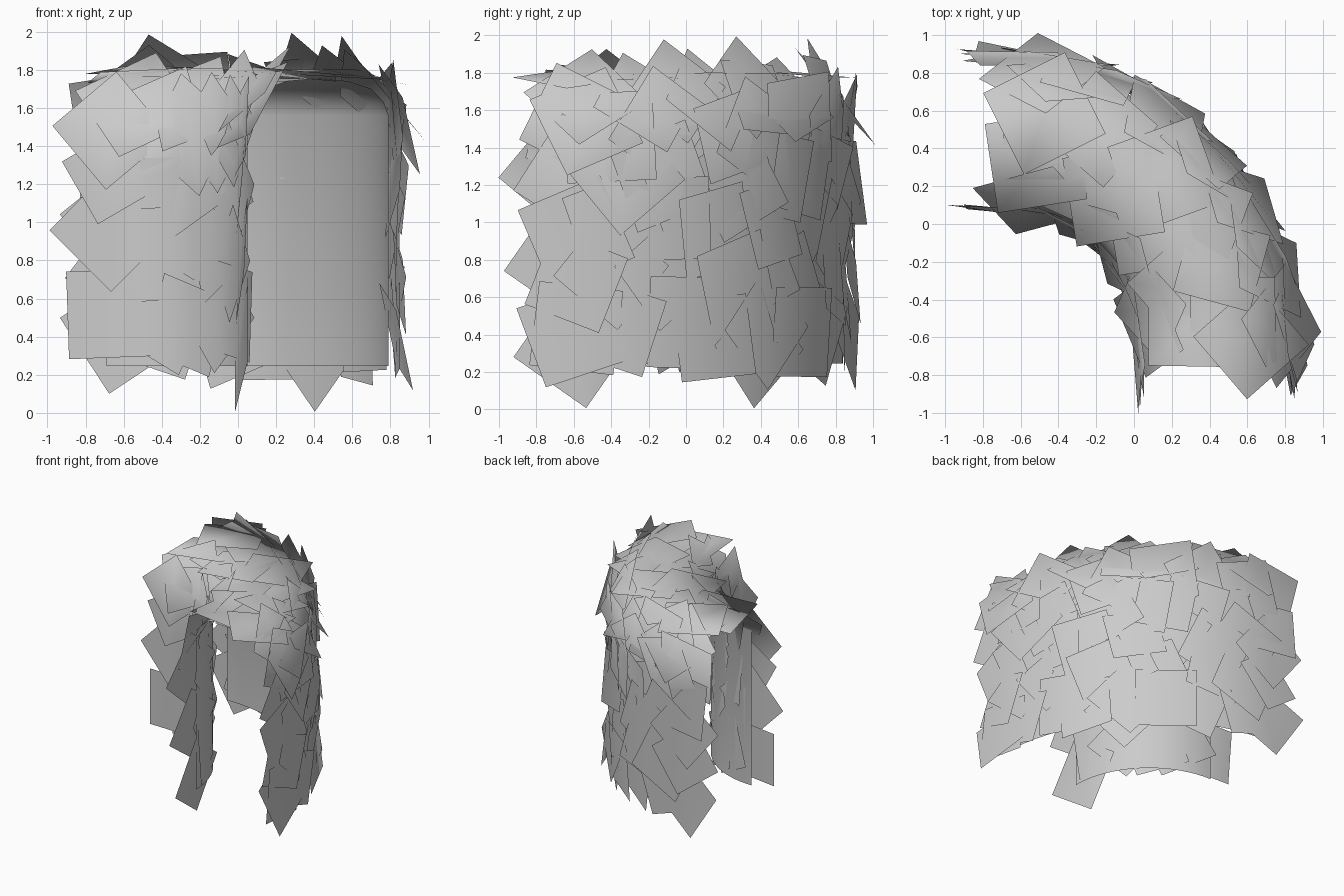
import bpy, bmesh, math, random
from mathutils import Vector, Matrix

if "Cube" in bpy.data.objects:
    bpy.data.objects.remove(bpy.data.objects["Cube"])

random.seed(11)
CX, CY = -0.69, -0.64          # centre of the plan arc
R_IN, R_OUT = 0.74, 1.48
R_MID = (R_IN + R_OUT) / 2


def finish(bm, name, smooth=False, leafy=False):
    me = bpy.data.meshes.new(name)
    bm.to_mesh(me)
    bm.free()
    ob = bpy.data.objects.new(name, me)
    bpy.context.collection.objects.link(ob)
    if smooth:
        for p in me.polygons:
            p.use_smooth = True
    if leafy:                  # leaves borrow the soft shading of the tunnel
        me.normals_split_custom_set_from_vertices([soft_normal(v.co) for v in me.vertices])
    return ob


def on_arc(r, deg, z):
    a = math.radians(deg)
    return Vector((CX + r * math.cos(a), CY + r * math.sin(a), z))


def soft_normal(p):
    deg = math.degrees(math.atan2(p.y - CY, p.x - CX))
    core = on_arc(R_MID, max(0, min(90, deg)), min(p.z, 1.45))
    d = p - core
    a = math.radians(max(0, min(90, deg)))
    along = Vector((-math.sin(a), math.cos(a), 0))
    return (d - along * d.dot(along)).normalized()


# Tunnel shell: arch profile swept through a quarter turn
half = [(-0.37, 0.245), (-0.37, 1.56), (-0.345, 1.63), (-0.28, 1.70), (-0.16, 1.74)]
profile = half + [(0, 1.755)] + [(-x, z) for x, z in reversed(half)]
bm = bmesh.new()
rings = [[bm.verts.new(on_arc(R_MID + x, 90 * i / 20, z)) for x, z in profile]
         for i in range(21)]
for a, b in zip(rings, rings[1:]):
    for j in range(len(profile) - 1):
        bm.faces.new((a[j], b[j], b[j + 1], a[j + 1]))
bmesh.ops.recalc_face_normals(bm, faces=bm.faces)
finish(bm, "tunnel_shell", smooth=True)


def card(bm, r, deg, z, lean, spin, size, tilt=(0, 0)):
    """Square leaf card; lean 0 faces outward, 90 faces up, 180 faces the arc centre."""
    a, l = math.radians(deg), math.radians(lean)
    out = Vector((math.cos(a), math.sin(a), 0))
    along = Vector((-math.sin(a), math.cos(a), 0))
    n = out * math.cos(l) + Vector((0, 0, 1)) * math.sin(l)
    up = n.cross(along)
    basis = Matrix((along, up, n)).transposed()
    basis = (basis @ Matrix.Rotation(tilt[0], 3, 'X') @ Matrix.Rotation(tilt[1], 3, 'Y')
             @ Matrix.Rotation(math.radians(spin), 3, 'Z'))
    c = on_arc(r, deg, z)
    h = size / 2
    bm.faces.new([bm.verts.new(c + basis @ Vector((x * h, y * h, 0)))
                  for x, y in ((-1, -1), (1, -1), (1, 1), (-1, 1))])


def scatter(bm, cols, rows, d0, d1, place, tilt=0.16):
    """Jittered rows of cards; place(v) gives radius, height and lean for v in 0..1."""
    for j in range(rows):
        for i in range(cols):
            deg = d0 + (d1 - d0) * i / (cols - 1)
            if 0 < i < cols - 1:
                deg += random.uniform(-4, 4)
            r, z, lean = place(j / max(rows - 1, 1))
            z += random.uniform(-0.06, 0.06) if lean in (0, 180) else random.uniform(-.02, .02)
            card(bm, r + random.uniform(-.01, .02), deg, z, lean, random.uniform(0, 90),
                 random.uniform(0.42, 0.49),
                 (random.uniform(-tilt, tilt), random.uniform(-tilt, tilt)))


# Leaf cards on the outer wall
bm = bmesh.new()
scatter(bm, 9, 5, 2, 87, lambda v: (R_OUT + 0.04, 0.44 + 1.06 * v, 0))
card(bm, R_OUT + 0.03, 43, 0.33, 0, 43, 0.46, (0.08, 0))
card(bm, R_OUT + 0.04, 1, 0.40, 0, 20, 0.46, (-0.25, 0.1))
card(bm, R_OUT + 0.06, 4, 1.54, 0, 25, 0.46, (-0.3, 0.1))
finish(bm, "outer_wall_leaves", leafy=True)

# Leaf cards on the inner wall, with large ones framing both ends
bm = bmesh.new()
scatter(bm, 4, 4, 20, 66, lambda v: (R_IN - 0.04, 0.50 + 1.0 * v, 180), tilt=0.1)
for z, spin, size in ((1.48, 40, 0.44), (0.96, 45, 0.46), (0.52, 2, 0.46), (1.25, 30, 0.38)):
    card(bm, R_IN - 0.03, 88, z, 180, spin, size, (0.05, 0.06))
for deg, z, spin, size in ((4, 0.34, 35, 0.48), (0, 0.80, 35, 0.48),
                           (-2, 1.27, 40, 0.48), (4, 1.5, 15, 0.44)):
    card(bm, R_IN - 0.03, deg, z, 180, spin, size, (0.08, -0.05))
finish(bm, "inner_wall_leaves", leafy=True)

# Leaf cards on the roof and its rounded shoulders
bm = bmesh.new()
scatter(bm, 6, 2, 6, 80, lambda v: (R_MID - 0.12 + 0.24 * v, 1.785, 90), tilt=0.1)
card(bm, R_MID + 0.2, 1, 1.77, 80, 40, 0.44)
scatter(bm, 7, 1, 4, 82, lambda v: (R_OUT - 0.02, 1.66, 30), tilt=0.2)
scatter(bm, 4, 1, 8, 78, lambda v: (R_IN + 0.03, 1.63, 150), tilt=0.15)
# steep tufts standing above the roof line
for r, deg, z, lean, spin in ((R_OUT - .04, 42, 1.72, 22, 40), (R_OUT - .04, 24, 1.70, 20, 50),
                              (R_OUT - .05, 78, 1.72, 25, 35), (R_IN + .06, 14, 1.70, 140, 40)):
    card(bm, r, deg, z, lean, spin, 0.42)
finish(bm, "roof_leaves", leafy=True)
